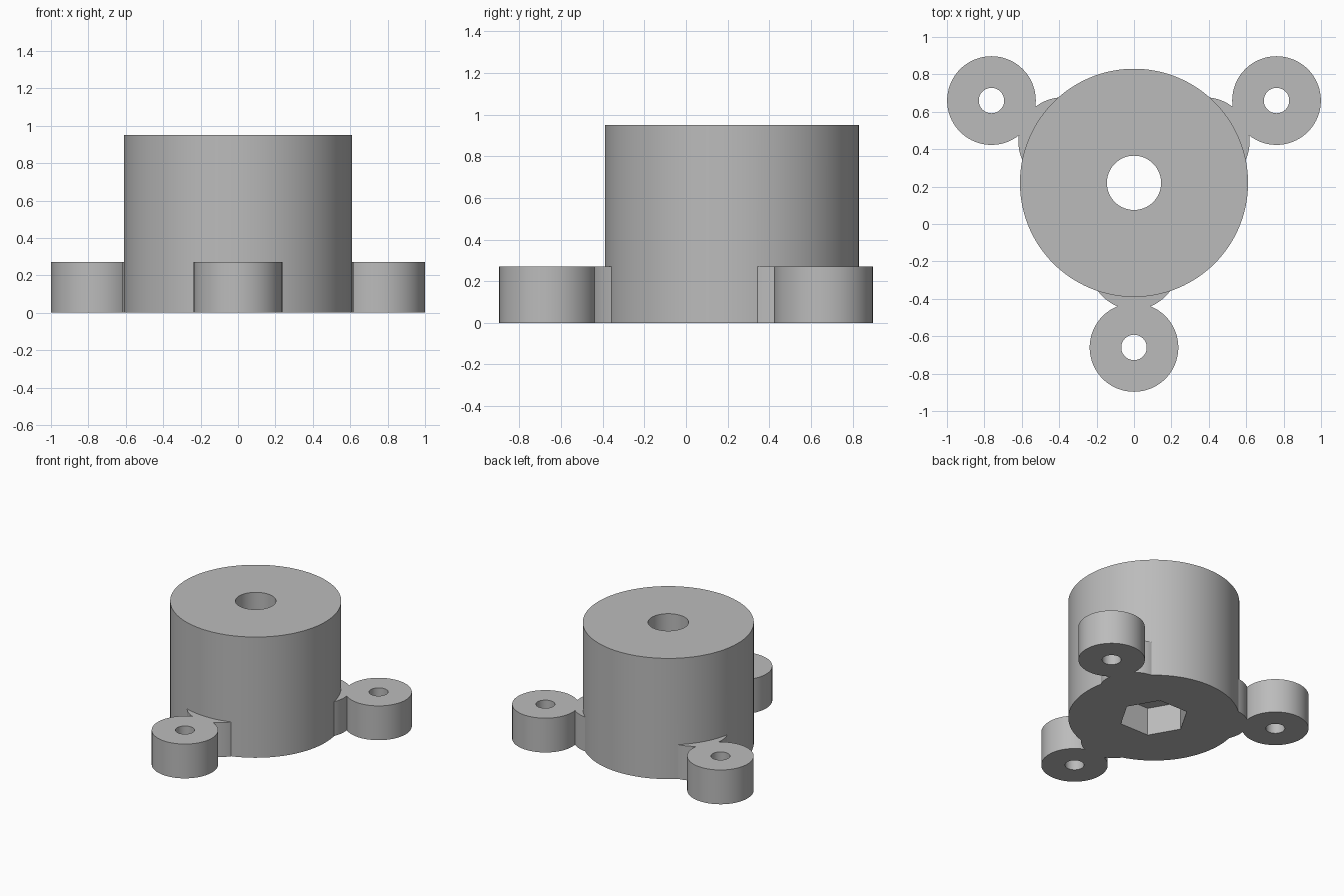
import bpy
from math import cos, sin, radians

default = bpy.data.objects.get("Cube")
if default:
    bpy.data.objects.remove(default, do_unlink=True)

CENTRE_Y = 0.22
BODY_R, BODY_H = 0.61, 0.95
LUG_R, LUG_H, LUG_DIST = 0.237, 0.27, 0.88

grey = bpy.data.materials.new("plain_grey")
grey.use_nodes = True
colour = (0.5, 0.5, 0.5, 1)
grey.diffuse_color = colour
grey.node_tree.nodes["Principled BSDF"].inputs["Base Color"].default_value = colour


def prism(name, x, y, radius, bottom, top, sides=96, turn=0):
    bpy.ops.mesh.primitive_cylinder_add(
        vertices=sides, radius=radius, depth=top - bottom,
        location=(x, y, (bottom + top) / 2), rotation=(0, 0, radians(turn)))
    obj = bpy.context.object
    obj.name = name
    obj.data.materials.append(grey)
    return obj


def combine(target, tool, operation):
    mod = target.modifiers.new(operation.lower(), 'BOOLEAN')
    mod.operation = operation
    mod.solver = 'EXACT'
    mod.object = tool
    bpy.context.view_layer.objects.active = target
    bpy.ops.object.modifier_apply(modifier=mod.name)
    bpy.data.objects.remove(tool, do_unlink=True)


# Main round housing
body = prism("housing", 0, CENTRE_Y, BODY_R, 0, BODY_H, sides=128)

# Three mounting lugs, each joined by a round web
for angle in (30, 150, 270):
    dx, dy = cos(radians(angle)), sin(radians(angle))
    web = prism("web", dx * LUG_DIST / 2, CENTRE_Y + dy * LUG_DIST / 2, LUG_R, 0, LUG_H)
    combine(body, web, 'UNION')
    x, y = dx * LUG_DIST, CENTRE_Y + dy * LUG_DIST
    lug = prism("lug", x, y, LUG_R, 0, LUG_H)
    combine(body, lug, 'UNION')
    combine(body, prism("screw_hole", x, y, 0.068, -0.1, LUG_H + 0.1, sides=48), 'DIFFERENCE')

# Centre bore and hexagonal pocket underneath (corners on the x axis)
combine(body, prism("bore", 0, CENTRE_Y, 0.145, -0.1, BODY_H + 0.1, sides=64), 'DIFFERENCE')
combine(body, prism("hex_pocket", 0, CENTRE_Y, 0.25, -0.1, 0.22, sides=6, turn=30), 'DIFFERENCE')

# Smooth walls with sharp rims
bpy.ops.object.select_all(action='DESELECT')
body.select_set(True)
bpy.context.view_layer.objects.active = body
bpy.ops.object.shade_smooth_by_angle(angle=radians(30))
